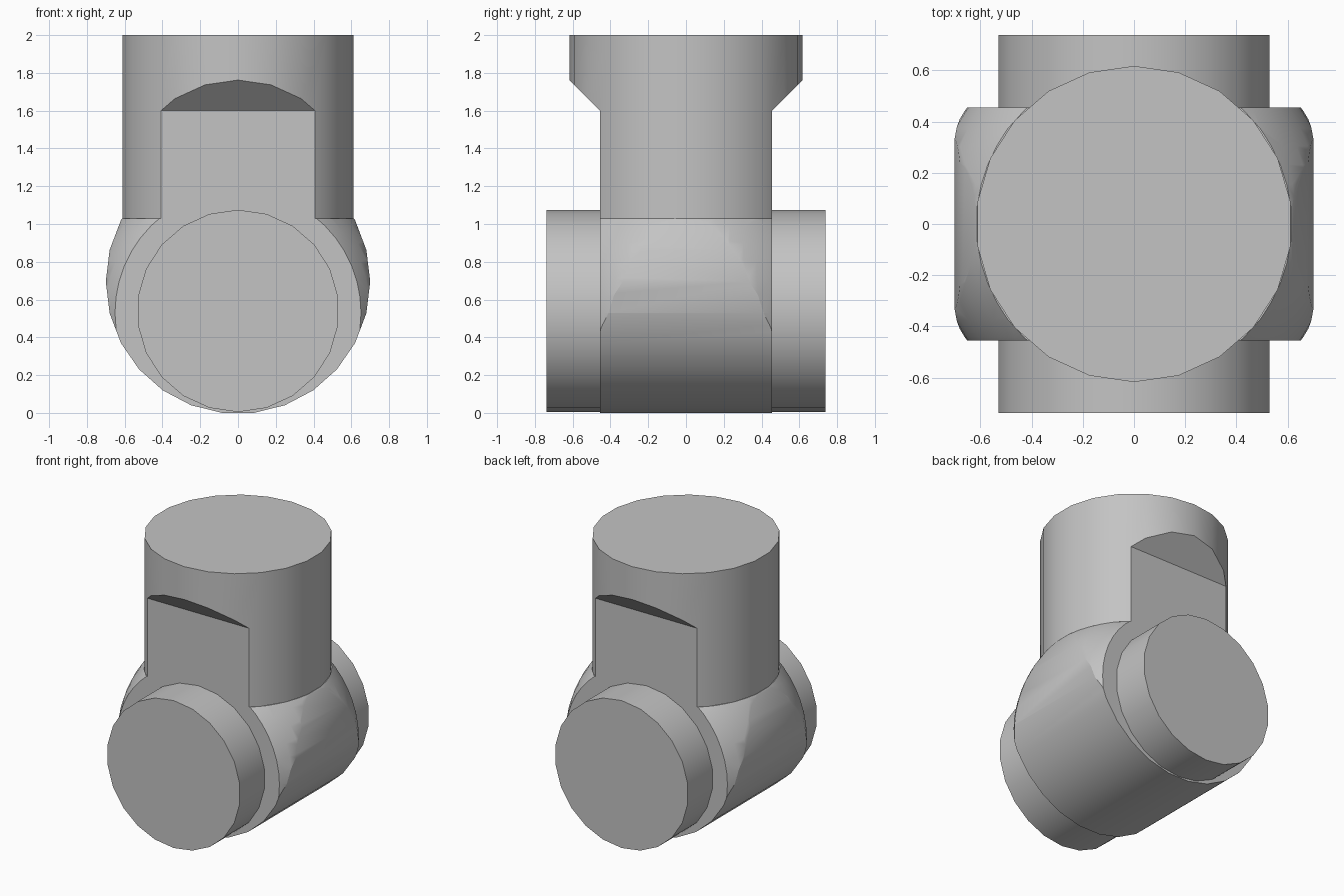
import bpy, bmesh, math
from mathutils import Matrix

cube = bpy.data.objects.get("Cube")
if cube:
    bpy.data.objects.remove(cube, do_unlink=True)

grey = bpy.data.materials.new("plain grey")
grey.use_nodes = True
colour = (0.55, 0.55, 0.55, 1)
grey.diffuse_color = colour
grey.node_tree.nodes["Principled BSDF"].inputs["Base Color"].default_value = colour


def add_object(name, bm):
    bmesh.ops.recalc_face_normals(bm, faces=bm.faces)
    mesh = bpy.data.meshes.new(name)
    bm.to_mesh(mesh)
    bm.free()
    mesh.materials.append(grey)
    obj = bpy.data.objects.new(name, mesh)
    bpy.context.collection.objects.link(obj)
    return obj


def ring(radius, sides, phase=0.0, height=0.0):
    """Regular polygon as 2D points, starting at the phase angle."""
    angles = [phase + 2 * math.pi * i / sides for i in range(sides)]
    return [(radius * math.cos(a), height + radius * math.sin(a)) for a in angles]


def prism(name, points, axis, lo, hi):
    """Extrude a 2D profile along x (y,z points), y (x,z) or z (x,y)."""
    place = {"x": lambda p, q, t: (t, p, q),
             "y": lambda p, q, t: (p, t, q),
             "z": lambda p, q, t: (p, q, t)}[axis]
    bm = bmesh.new()
    face = bm.faces.new([bm.verts.new(place(p, q, lo)) for p, q in points])
    extruded = bmesh.ops.extrude_face_region(bm, geom=[face], use_keep_orig=True)
    for v in extruded["geom"]:
        if isinstance(v, bmesh.types.BMVert):
            v.co["xyz".index(axis)] = hi
    return add_object(name, bm)


def select_only(obj):
    bpy.ops.object.select_all(action="DESELECT")
    obj.select_set(True)
    bpy.context.view_layer.objects.active = obj


def boolean(obj, cutter, operation):
    """Apply a boolean and discard its cutter."""
    mod = obj.modifiers.new(operation.title(), "BOOLEAN")
    mod.operation = operation
    mod.solver = "EXACT"
    mod.object = cutter
    select_only(obj)
    bpy.ops.object.modifier_apply(modifier=mod.name)
    bpy.data.objects.remove(cutter, do_unlink=True)


UP = math.pi / 2
HALF = 0.455       # half thickness between the two flats
SEAM = 1.03        # where the stem meets the knuckle

# Round stem, with a flat and a sloping shoulder milled into front and back
stem = prism("stem", ring(0.617, 22, UP), "z", SEAM, 2.0)
for s in (-1, 1):
    notch = [(s * HALF, 0.8), (s * HALF, 1.6), (s * (HALF + 0.4), 2.0), (s * 1.2, 2.0), (s * 1.2, 0.8)]
    boolean(stem, prism("notch_cutter", notch, "x", -1, 1), "DIFFERENCE")

# Knuckle: a barrel rounded by a ball, levelled off under the stem
knuckle = prism("knuckle", ring(0.70, 26, 0, 0.695), "y", -HALF, HALF)
bm = bmesh.new()
bmesh.ops.create_uvsphere(bm, u_segments=48, v_segments=32, radius=0.795,
                          matrix=Matrix.Translation((0, 0, 0.53)) @ Matrix.Rotation(UP, 4, "X"))
boolean(knuckle, add_object("ball_cutter", bm), "INTERSECT")
top_box = [(-1, SEAM), (1, SEAM), (1, 1.8), (-1, 1.8)]
boolean(knuckle, prism("top_cutter", top_box, "y", -1, 1), "DIFFERENCE")

# Pin ends standing out of the front and back flats
pins = [prism(name, ring(0.535, 22, UP, 0.54), "y", s * HALF, s * 0.738)
        for name, s in (("front_pin", -1), ("back_pin", 1))]

for obj in [stem, knuckle] + pins:
    select_only(obj)
    bpy.ops.object.shade_smooth_by_angle(angle=math.radians(30))
